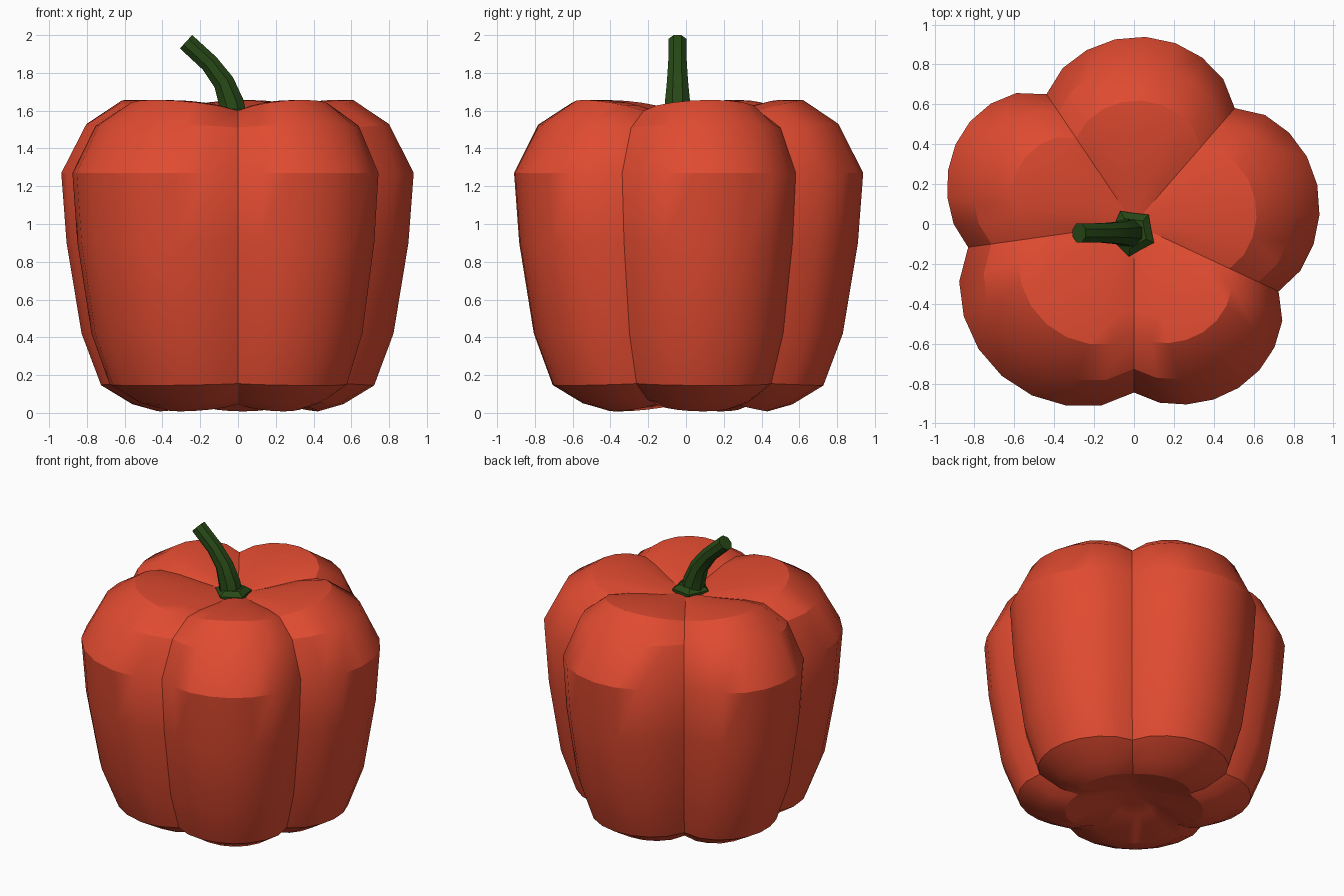
import bpy, math
from mathutils import Vector

if "Cube" in bpy.data.objects:
    bpy.data.objects.remove(bpy.data.objects["Cube"])


def make(name, verts, faces, color, angle):
    me = bpy.data.meshes.new(name)
    me.from_pydata(verts, [], faces)
    me.update()
    ob = bpy.data.objects.new(name, me)
    bpy.context.collection.objects.link(ob)
    mat = bpy.data.materials.new(name + "_color")
    mat.diffuse_color = color
    mat.use_nodes = True
    mat.node_tree.nodes["Principled BSDF"].inputs["Base Color"].default_value = mat.diffuse_color
    me.materials.append(mat)
    bpy.ops.object.select_all(action='DESELECT')
    ob.select_set(True)
    bpy.context.view_layer.objects.active = ob
    bpy.ops.object.shade_smooth_by_angle(angle=math.radians(angle))
    return ob


def loft(rings, start, end):
    """Skin closed rings and fan both ends to a point."""
    n = len(rings[0])
    verts = [p for r in rings for p in r] + [start, end]
    s, e = len(verts) - 2, len(verts) - 1
    faces = []
    for k in range(len(rings) - 1):
        for i in range(n):
            j = (i + 1) % n
            faces.append((k*n + i, k*n + j, k*n + n + j, k*n + n + i))
    last = (len(rings) - 1) * n
    for i in range(n):
        j = (i + 1) % n
        faces.append((s, j, i))
        faces.append((e, last + i, last + j))
    return verts, faces


RED = (0.75, 0.07, 0.03, 1)
GREEN = (0.02, 0.065, 0.008, 1)

# Pepper outline: groove angle, groove radius, radius of the lobe that follows
grooves = [(-90, .845, .975), (-25, .80, .94), (49, .77, .94),
           (124, .785, .98), (188, .84, 1.01), (270, .845, .975)]
SEG = 8
outline = []
for (a0, r0, peak), (a1, r1, _) in zip(grooves, grooves[1:]):
    for i in range(SEG):
        t = i / SEG
        swell = math.sin(math.pi * t) ** 0.75
        base = r0 + (r1 - r0) * t
        outline.append((math.radians(a0 + (a1 - a0) * t),
                        base + (peak - base) * swell, swell))

# Pepper side profile: radius factor, groove height, lobe height
profile = [(.22, .095, .075), (.46, .045, .008), (.60, .07, .045), (.775, .155, .145),
           (.885, .42, .42), (.97, .90, .90), (1.0, 1.27, 1.27),
           (.86, 1.51, 1.53), (.66, 1.60, 1.657), (.50, 1.597, 1.655),
           (.25, 1.57, 1.60)]
rings = [[(f*r*math.cos(a), f*r*math.sin(a), zg + (zl - zg)*s)
          for a, r, s in outline] for f, zg, zl in profile]
make("pepper_body", *loft(rings, (0, 0, .13), (0, 0, 1.555)), RED, 30)

# Curved octagonal stem, thinner towards the tip
path = [(-.02, 1.54, .078), (-.035, 1.64, .072), (-.075, 1.75, .060),
        (-.15, 1.85, .053), (-.275, 1.965, .052)]
pts = [Vector((x, -.045, z)) for x, z, _ in path]
rings = []
for k, p in enumerate(pts):
    d = (pts[min(k + 1, len(pts) - 1)] - pts[max(k - 1, 0)]).normalized()
    side = Vector((d.z, 0, -d.x))
    w = path[k][2]
    rings.append([p + side * w * math.cos(a) + Vector((0, w * math.sin(a), 0))
                  for a in (math.tau * (i + .5) / 8 for i in range(8))])
make("stem", *loft(rings, pts[0], pts[-1]), GREEN, 20)

# Ragged calyx at the base of the stem
rings = []
for z, grow in ((1.54, 1.0), (1.583, 1.0), (1.61, .65)):
    ring = []
    for i in range(10):
        a = math.tau * (i + .3) / 10
        r = (.122 if i % 2 else .097) * grow
        ring.append((-.01 + r * math.cos(a), -.042 + r * math.sin(a), z))
    rings.append(ring)
make("calyx", *loft(rings, (-.01, -.042, 1.54), (-.01, -.042, 1.61)), GREEN, 20)
